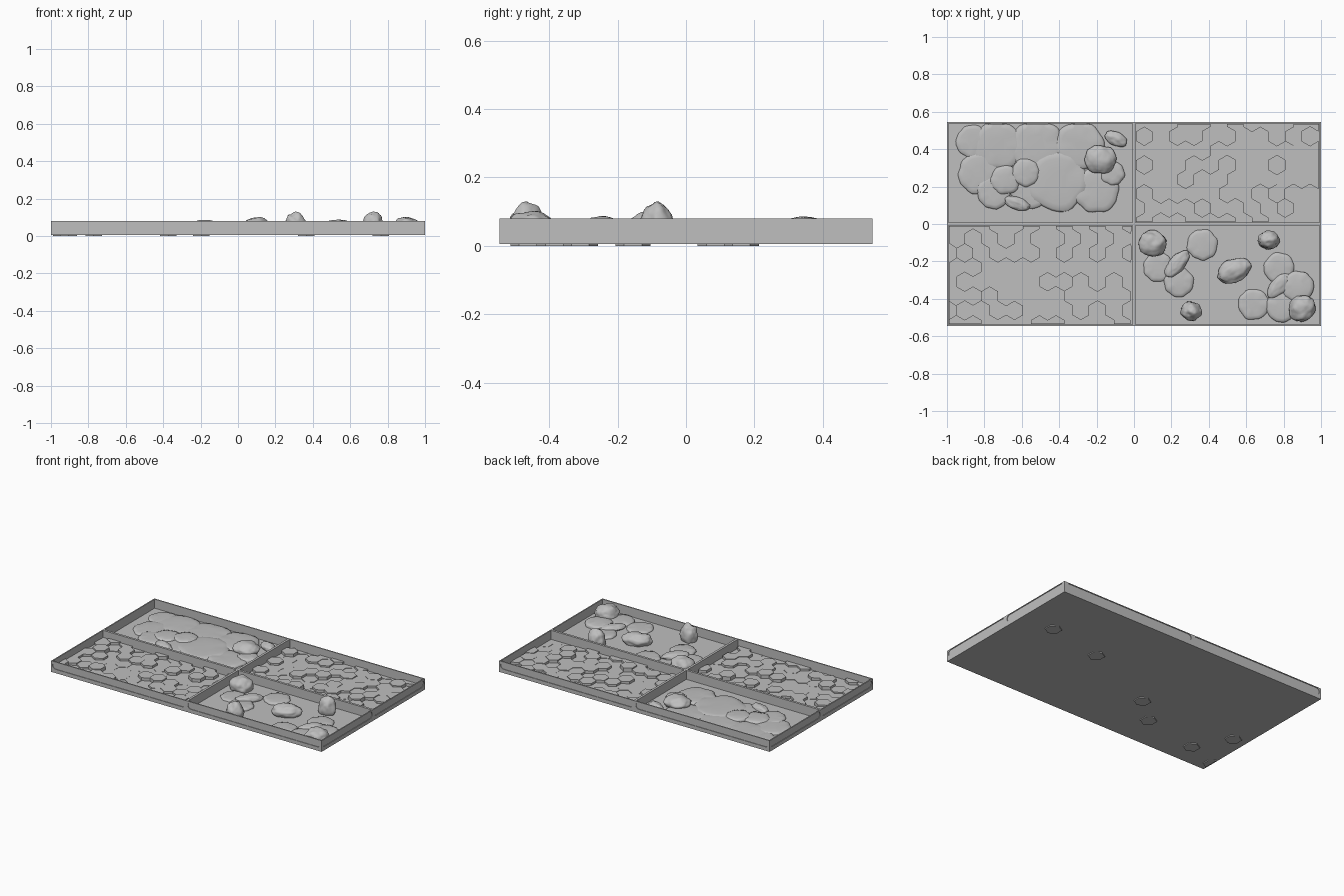
import bpy, bmesh, random
from math import sin, cos, radians, sqrt, pi
from mathutils import Vector, Matrix, noise

random.seed(7)
if "Cube" in bpy.data.objects:
    bpy.data.objects.remove(bpy.data.objects["Cube"], do_unlink=True)

stone = bpy.data.materials.new("stone grey")
stone.use_nodes = True
GREY = (0.52, 0.52, 0.52, 1)
stone.diffuse_color = GREY
stone.node_tree.nodes["Principled BSDF"].inputs["Base Color"].default_value = GREY

W, D = 1.0, 0.545          # one tray
WALL, BOTTOM, FLOOR, TOP = 0.011, 0.006, 0.02, 0.08
HEX = 0.0512


def finish(bm, name, smooth=False):
    bmesh.ops.recalc_face_normals(bm, faces=bm.faces)
    mesh = bpy.data.meshes.new(name)
    bm.to_mesh(mesh)
    bm.free()
    mesh.materials.append(stone)
    ob = bpy.data.objects.new(name, mesh)
    bpy.context.collection.objects.link(ob)
    if smooth:
        bpy.ops.object.select_all(action='DESELECT')
        ob.select_set(True)
        bpy.context.view_layer.objects.active = ob
        bpy.ops.object.shade_smooth_by_angle(angle=radians(50))
    return ob


def prism(bm, points, low, high, matrix=None):
    """Extrude a closed outline along its local z."""
    verts = [bm.verts.new((x, y, low)) for x, y in points]
    face = bm.faces.new(verts)
    top = bmesh.ops.extrude_face_region(bm, geom=[face])["geom"]
    moved = [v for v in top if isinstance(v, bmesh.types.BMVert)]
    bmesh.ops.translate(bm, verts=moved, vec=(0, 0, high - low))
    if matrix:
        bmesh.ops.transform(bm, matrix=matrix, verts=verts + moved)


def stadium(length, radius):
    pts = []
    for side in (1, -1):
        for i in range(9):
            a = -pi / 2 + pi * i / 8
            pts.append((side * (length / 2 - radius + radius * cos(a)), side * radius * sin(a)))
    return pts


def tray(sx, sy, name):
    """Open box with a shallow rounded recess in each outer wall."""
    cx, cy = sx * W / 2, sy * D / 2
    bm = bmesh.new()
    bmesh.ops.create_cube(bm, size=1, matrix=Matrix.Translation((cx, cy, (BOTTOM + TOP) / 2))
                          @ Matrix.Diagonal((W, D, TOP - BOTTOM, 1)))
    lid = max(bm.faces, key=lambda f: f.calc_center_median().z)
    bmesh.ops.inset_region(bm, faces=[lid], thickness=WALL)
    well = bmesh.ops.extrude_face_region(bm, geom=[lid])["geom"]
    bmesh.ops.delete(bm, geom=[lid], context='FACES_ONLY')
    bmesh.ops.translate(bm, verts=[v for v in well if isinstance(v, bmesh.types.BMVert)],
                        vec=(0, 0, FLOOR - TOP))
    ob = finish(bm, name)

    cut = bmesh.new()
    upright = Matrix.Rotation(pi / 2, 4, 'X')
    prism(cut, stadium(W - 0.02, 0.022), -0.004, 0.004,
          Matrix.Translation((cx, sy * D, 0.053)) @ upright)
    prism(cut, stadium(D - 0.02, 0.022), -0.004, 0.004,
          Matrix.Translation((sx * W, cy, 0.053)) @ Matrix.Rotation(pi / 2, 4, 'Z') @ upright)
    cutter = finish(cut, name + "_recess_cutter")
    mod = ob.modifiers.new("recess", 'BOOLEAN')
    mod.operation, mod.object, mod.solver = 'DIFFERENCE', cutter, 'EXACT'
    bpy.context.view_layer.objects.active = ob
    bpy.ops.object.select_all(action='DESELECT')
    ob.select_set(True)
    bpy.ops.object.modifier_apply(modifier=mod.name)
    bpy.data.objects.remove(cutter, do_unlink=True)


def hex_floor(sx, sy, origin, tall, name):
    """Field of hexagonal pavers at mixed heights, trimmed to the tray."""
    x0, x1 = sorted((sx * WALL, sx * (W - WALL)))
    y0, y1 = sorted((sy * WALL, sy * (D - WALL)))
    dx, dy = HEX * sqrt(3), HEX * 1.5
    bm = bmesh.new()
    for row in range(-8, 9):
        for col in range(-14, 15):
            cx = origin[0] + (col + (row % 2) / 2) * dx
            cy = origin[1] + row * dy
            if not (x0 - 0.03 < cx < x1 + 0.03 and y0 - 0.03 < cy < y1 + 0.03):
                continue
            low = 0.01
            if any((Vector((cx, cy)) - Vector(t)).length < 0.03 for t in tall):
                high, low = 0.046, 0.0
            elif random.random() < 0.4:
                high = random.uniform(0.032, 0.042)
            else:
                high = random.uniform(0.019, 0.024)
            pts = []
            for i in range(6):
                a = pi / 6 + i * pi / 3
                pts.append((min(max(cx + HEX * cos(a), x0), x1),
                            min(max(cy + HEX * sin(a), y0), y1)))
            prism(bm, pts, low, high)
    bmesh.ops.remove_doubles(bm, verts=bm.verts, dist=0.00001)
    bmesh.ops.dissolve_degenerate(bm, edges=bm.edges, dist=0.00001)
    finish(bm, name)


def rock(x, y, rx, ry, top, turn, name, rough=0.14):
    """Lumpy boulder sunk in the floor."""
    bm = bmesh.new()
    bmesh.ops.create_icosphere(bm, subdivisions=4, radius=1)
    seed = Vector((x * 31, y * 17, 3))
    mid = FLOOR + 0.3 * (top - FLOOR)
    for v in bm.verts:
        n = v.co.normalized()
        v.co = n * (1 + rough * noise.noise(n * 1.7 + seed) + rough * 0.4 * noise.noise(n * 4 + seed))
    peak = max(v.co.z for v in bm.verts)
    spin = Matrix.Rotation(radians(turn), 4, 'Z')
    for v in bm.verts:
        p = spin @ Vector((v.co.x * rx, v.co.y * ry, 0))
        v.co = (x + p.x, y + p.y, max(0.01, mid + v.co.z / peak * (top - mid)))
    bmesh.ops.dissolve_degenerate(bm, edges=bm.edges, dist=0.00001)
    finish(bm, name, True)


def slab(x, y, r, top, name):
    """Low rounded flagstone."""
    limit = lambda v, s: min(abs(v), s - WALL) * (1 if v > 0 else -1)
    bm = bmesh.new()
    seed = Vector((x * 13, y * 29, 0))
    rings = ((1, 0.0), (0.99, 0.55), (0.93, 0.8), (0.75, 0.93), (0.4, 1.0))
    loops = []
    for scale, lift in rings:
        loop = []
        for i in range(36):
            a = i * pi / 18
            d = Vector((cos(a), sin(a), 0))
            rr = r * scale * (1 + 0.09 * noise.noise(d * 2.2 + seed))
            z = 0.012 + (top - 0.012) * lift + 0.003 * lift * noise.noise(d * scale * 2 + seed)
            loop.append(bm.verts.new((limit(x + d.x * rr, W), limit(y + d.y * rr, D), z)))
        loops.append(loop)
    for a, b in zip(loops, loops[1:]):
        for i in range(36):
            j = (i + 1) % 36
            bm.faces.new((a[i], a[j], b[j], b[i]))
    bm.faces.new(loops[-1])
    finish(bm, name, True)


# Four trays side by side
for sx, sy, name in ((1, 1, "back_left_tray"), (-1, 1, "back_right_tray"),
                     (1, -1, "front_left_tray"), (-1, -1, "front_right_tray")):
    tray(sx, sy, name)

# Paved trays
hex_floor(1, 1, (0.365, 0.085), [(0.365, 0.085), (0.765, 0.165)], "back_hex_pavers")
hex_floor(-1, -1, (-0.905, -0.155),
          [(-0.905, -0.155), (-0.775, -0.385), (-0.37, -0.31), (-0.195, -0.155), (-0.99, -0.46)],
          "front_hex_pavers")

# Boulders: x, y, half length, half width, top height, turn
boulders = [
    (0.10, -0.105, 0.075, 0.07, 0.102, 0), (0.305, -0.465, 0.056, 0.05, 0.13, 0),
    (0.72, -0.085, 0.056, 0.05, 0.13, 0), (0.90, -0.45, 0.073, 0.07, 0.102, 40),
    (0.535, -0.25, 0.092, 0.062, 0.088, 25), (0.23, -0.215, 0.085, 0.042, 0.055, 50),
    (0.775, -0.33, 0.08, 0.042, 0.05, 50),
    (-0.18, 0.345, 0.082, 0.075, 0.086, 0), (-0.095, 0.455, 0.062, 0.036, 0.06, -25),
    (-0.625, 0.11, 0.07, 0.034, 0.055, -20),
]
for i, b in enumerate(boulders):
    rock(*b, f"boulder_{i + 1}")

# Flagstones: x, y, radius, top height
flags = [
    (0.13, -0.23, 0.08, 0.03), (0.24, -0.31, 0.08, 0.036), (0.365, -0.11, 0.083, 0.034),
    (0.64, -0.43, 0.083, 0.032), (0.775, -0.235, 0.082, 0.034), (0.875, -0.335, 0.085, 0.044),
    (0.79, -0.44, 0.085, 0.038),
    (-0.69, 0.235, 0.08, 0.042), (-0.58, 0.275, 0.076, 0.044), (-0.41, 0.23, 0.16, 0.038),
    (-0.2, 0.18, 0.12, 0.036), (-0.115, 0.27, 0.065, 0.042), (-0.29, 0.42, 0.13, 0.036),
    (-0.52, 0.42, 0.14, 0.034), (-0.73, 0.42, 0.13, 0.033), (-0.86, 0.44, 0.09, 0.03),
    (-0.83, 0.27, 0.11, 0.032), (-0.75, 0.17, 0.09, 0.035), (-0.56, 0.18, 0.1, 0.033),
]
for i, f in enumerate(flags):
    slab(*f, f"flagstone_{i + 1}")
